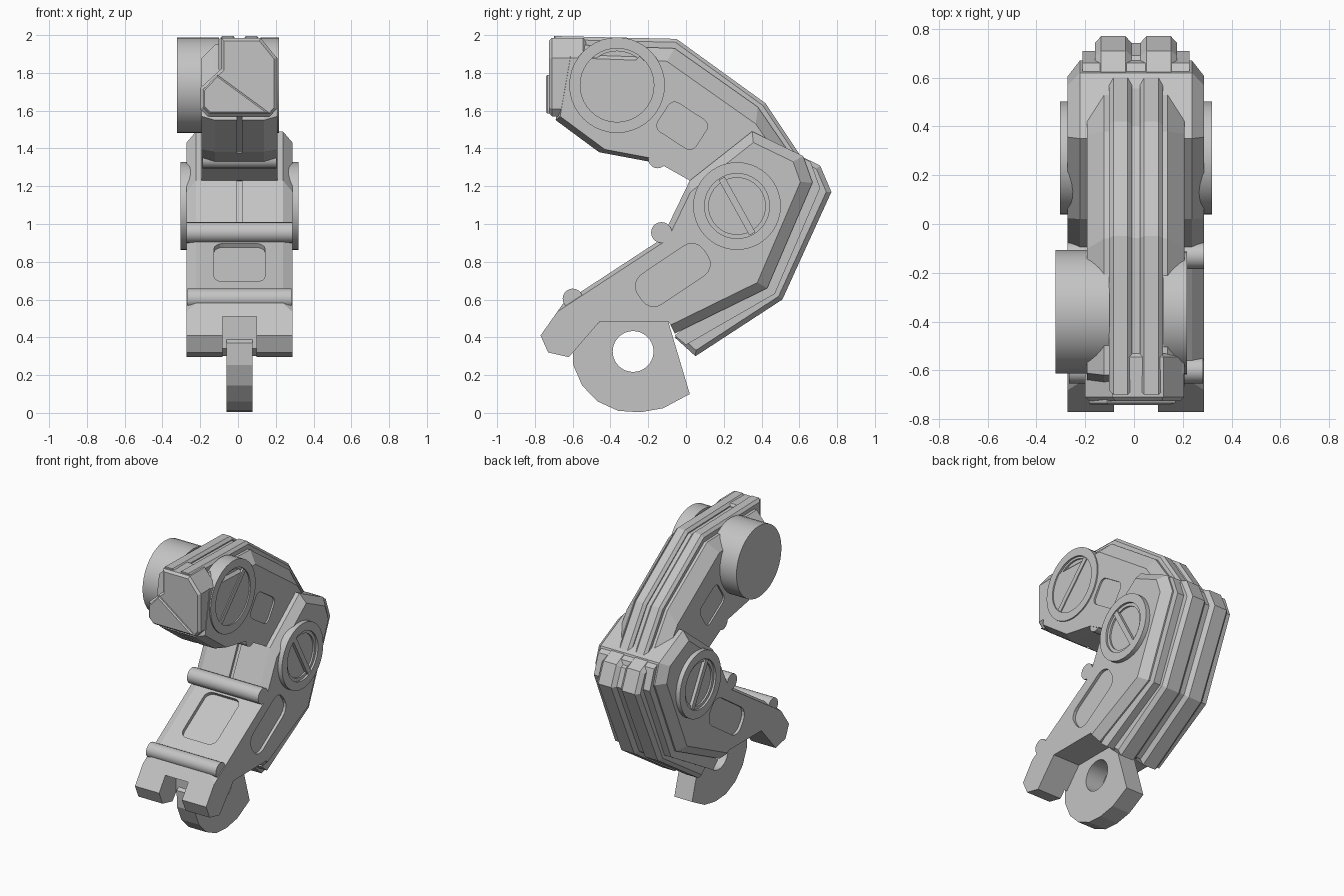
import bpy, bmesh, math
from mathutils import Matrix, Vector

if "Cube" in bpy.data.objects:
    bpy.data.objects.remove(bpy.data.objects["Cube"])

C = 0.008  # x position of the middle plane
metal = bpy.data.materials.new("light_grey_metal")
metal.diffuse_color = (0.55, 0.55, 0.55, 1)
metal.use_nodes = True
metal.node_tree.nodes["Principled BSDF"].inputs["Base Color"].default_value = metal.diffuse_color


def finish(bm, name):
    bmesh.ops.recalc_face_normals(bm, faces=bm.faces)
    me = bpy.data.meshes.new(name)
    bm.to_mesh(me)
    bm.free()
    me.materials.append(metal)
    ob = bpy.data.objects.new(name, me)
    bpy.context.collection.objects.link(ob)
    return ob


def inset(pts, widths):
    """Move every edge of a polygon inwards by its own width."""
    n = len(pts)
    if not isinstance(widths, (list, tuple)):
        widths = [widths] * n
    P = [Vector(p) for p in pts]
    area = sum(P[i].x * P[(i + 1) % n].y - P[(i + 1) % n].x * P[i].y for i in range(n))
    s = 1 if area > 0 else -1
    lines = []
    for i in range(n):
        d = (P[(i + 1) % n] - P[i]).normalized()
        nrm = Vector((-d.y, d.x)) * s
        lines.append((nrm, nrm.dot(P[i]) + widths[i]))
    out = []
    for i in range(n):
        (a, p), (b, q) = lines[i - 1], lines[i]
        det = a.x * b.y - a.y * b.x
        out.append(((p * b.y - q * a.y) / det, (a.x * q - b.x * p) / det))
    return out


def slab(name, pts, w, chamfer=None, depth=0.0, x=C):
    """Side profile (y, z) extruded to +-w along x, with chamfered rims."""
    bm = bmesh.new()
    loops = [(-w, pts), (w, pts)]
    if chamfer is not None:
        small = inset(pts, chamfer)
        loops = [(-w, small), (depth - w, pts), (w - depth, pts), (w, small)]
    rings = [[bm.verts.new((x + lx, y, z)) for y, z in lp] for lx, lp in loops]
    n = len(pts)
    for a, b in zip(rings, rings[1:]):
        for i in range(n):
            j = (i + 1) % n
            bm.faces.new((a[i], a[j], b[j], b[i]))
    bm.faces.new(rings[0])
    bm.faces.new(rings[-1])
    return finish(bm, name)


def lathe(name, y, z, profile, seg=40):
    """(radius, x) steps turned around an x-parallel axis."""
    bm = bmesh.new()
    rings = [[bm.verts.new((x, y + r * math.cos(i * math.tau / seg),
                            z + r * math.sin(i * math.tau / seg)))
              for i in range(seg)] for r, x in profile]
    for a, b in zip(rings, rings[1:]):
        for i in range(seg):
            j = (i + 1) % seg
            bm.faces.new((a[i], a[j], b[j], b[i]))
    bm.faces.new(rings[0])
    bm.faces.new(rings[-1])
    ob = finish(bm, name)
    bpy.ops.object.select_all(action='DESELECT')
    ob.select_set(True)
    bpy.context.view_layer.objects.active = ob
    bpy.ops.object.shade_smooth_by_angle(angle=math.radians(30))
    return ob


def rrect(cy, cz, l, w, r, deg):
    """Rounded rectangle outline, turned by deg."""
    t = math.radians(deg)
    pts = []
    for k, (sy, sz) in enumerate(((1, 1), (-1, 1), (-1, -1), (1, -1))):
        for a in ((0, 22.5, 45, 67.5, 90) if r else (0,)):
            b = math.radians(a + 90 * k)
            u = sy * (l / 2 - r) + r * math.cos(b)
            v = sz * (w / 2 - r) + r * math.sin(b)
            pts.append((cy + u * math.cos(t) - v * math.sin(t),
                        cz + u * math.sin(t) + v * math.cos(t)))
    return pts


def cut(ob, cutter):
    cutter.hide_render = True
    m = ob.modifiers.new("cut", 'BOOLEAN')
    m.operation, m.solver, m.object = 'DIFFERENCE', 'EXACT', cutter
    bpy.context.view_layer.objects.active = ob
    bpy.ops.object.modifier_apply(modifier=m.name)
    bpy.data.objects.remove(cutter)


def grooved_rib(name, pts, w, gap, chamfer):
    """Two rails with a sunken strip between them."""
    half = (w - gap) / 2
    for s, side in ((-1, "left"), (1, "right")):
        slab(f"{name}_{side}", pts, half, chamfer, chamfer, C + s * (gap + half))
    slab(name + "_groove", inset(pts, 0.025), gap + 0.01)


# Lower arm body with chamfered sides
lower = slab("lower_arm", [
    (0.35, 1.49), (0.62, 1.36), (0.67, 1.22), (0.43, 0.66), (-0.06, 0.42),
    (-0.09, 0.48), (-0.46, 0.48), (-0.62, 0.295), (-0.73, 0.32), (-0.77, 0.41),
    (-0.65, 0.58), (-0.13, 0.92), (0.02, 1.23)], 0.28,
    [.05, .06, .06, .05, 0, 0, 0, 0, 0, 0, .02, .03, .05], 0.05)
# Front fork notch, side pockets, front pocket and front groove
cut(lower, slab("notch_cutter", [(-0.9, 0.2), (-0.58, 0.2), (-0.58, 0.51), (-0.9, 0.51)], 0.09))
for s in (-1, 1):
    cut(lower, slab("pocket_cutter", rrect(-0.07, 0.73, 0.42, 0.19, 0.075, 34), 0.02, x=C + s * 0.28))
slope = Matrix.Rotation(math.radians(33.2), 4, 'X') @ Matrix.Rotation(math.pi / 2, 4, 'Y')
pocket = slab("front_pocket_cutter", rrect(0, 0, 0.37, 0.27, 0.05, 0), 0.025, x=0)
pocket.data.transform(Matrix.Translation((C, -0.32, 0.796)) @ slope)
cut(lower, pocket)
cut(lower, slab("front_groove_cutter", rrect(-0.05, 1.08, 0.4, 0.03, 0, 64.2), 0.014))

# Back rib of the lower arm
grooved_rib("lower_back_rib", [
    (0.50, 1.41), (0.71, 1.31), (0.77, 1.17), (0.51, 0.60), (0.05, 0.30),
    (-0.06, 0.40), (0.36, 0.72), (0.56, 1.18)], 0.168, 0.018, 0.025)
slab("lower_rib_backing", [
    (0.45, 1.43), (0.66, 1.33), (0.71, 1.19), (0.47, 0.63), (0.0, 0.36),
    (-0.06, 0.41), (0.36, 0.72), (0.56, 1.18)], 0.22)

# Mounting lug with its hole
arc = [(-0.28 + 0.325 * math.cos(math.radians(a)), 0.326 + 0.325 * math.sin(math.radians(a)))
       for a in range(172, 280, 21)]
lug = slab("mounting_lug", [(-0.09, 0.53), (-0.40, 0.53), (-0.47, 0.47)] + arc
           + [(-0.12, 0.025), (0.02, 0.10), (-0.09, 0.47)], 0.07)
cut(lug, lathe("hole_cutter", -0.28, 0.325, [(0.108, -0.3), (0.108, 0.3)]))

# Cross pins
for name, y, z, r, w in (("middle_pin", -0.13, 0.955, 0.055, 0.28),
                         ("lower_pin", -0.60, 0.605, 0.053, 0.275),
                         ("upper_pin", -0.15, 1.345, 0.05, 0.195)):
    lathe(name, y, z, [(r, C - w), (r, C + w)], 20)

# Elbow caps on both sides, each with a slotted bar
for s, side in ((-1, "left"), (1, "right")):
    lathe("elbow_cap_" + side, 0.27, 1.095,
          [(r, C + s * x) for r, x in ((.232, .1), (.232, .312), (.172, .312),
                                       (.172, .298), (.15, .298), (.15, .286))])
    slab("elbow_bar_" + side, rrect(0.27, 1.095, 0.335, 0.036, 0, -61), 0.02, x=C + s * 0.288)

# Upper arm body with side pockets and underside groove
upper = slab("upper_arm", [
    (-0.62, 1.95), (-0.06, 1.93), (0.38, 1.62), (0.58, 1.33), (0.40, 1.20),
    (0.02, 1.23), (-0.14, 1.32), (-0.46, 1.38), (-0.69, 1.55)], 0.2,
    [.07, .08, .06, 0, 0, 0, .02, .03, .02], 0.07)
for s in (-1, 1):
    cut(upper, slab("pocket_cutter", rrect(-0.02, 1.52, 0.24, 0.18, 0.04, -33), 0.012, x=C + s * 0.2))
cut(upper, slab("under_groove_cutter", rrect(-0.575, 1.465, 0.32, 0.04, 0, -37.7), 0.014))

# Top rib of the upper arm
grooved_rib("upper_top_rib", [
    (-0.70, 1.995), (-0.05, 1.98), (0.42, 1.64), (0.60, 1.37), (0.50, 1.30),
    (0.30, 1.50), (-0.10, 1.80), (-0.70, 1.80)], 0.11, 0.016, 0.018)

# Nose block at the front end: outline (x, z) extruded along y
def nose(name, pts, y0, y1, bevel):
    ob = slab(name, pts, (y1 - y0) / 2, bevel, bevel, 0)
    ob.data.transform(Matrix(((0, 1, 0, 0), (1, 0, 0, (y0 + y1) / 2), (0, 0, 1, 0), (0, 0, 0, 1))))
    bm = bmesh.new()
    bm.from_mesh(ob.data)
    bmesh.ops.recalc_face_normals(bm, faces=bm.faces)
    bm.to_mesh(ob.data)
    bm.free()


nose("nose_block", [(-0.09, 1.985), (0.12, 1.985), (0.205, 1.88), (0.205, 1.61), (0.17, 1.57),
                    (-0.16, 1.57), (-0.2, 1.61), (-0.2, 1.72), (-0.09, 1.82)], -0.725, -0.53, 0.015)
nose("nose_lower_plate", [(-0.11, 1.79), (0.17, 1.585), (-0.15, 1.585), (-0.185, 1.62),
                          (-0.185, 1.71)], -0.742, -0.70, 0.008)

# Shoulder: plain drum on the left, slotted cap on the right
lathe("shoulder_drum", -0.36, 1.735, [(0.253, -0.322), (0.253, -0.1)])
lathe("shoulder_cap", -0.365, 1.735,
      [(.253, .12), (.253, .217), (.195, .217), (.195, .203), (.18, .203), (.18, .19)])
slab("shoulder_bar", rrect(-0.365, 1.735, 0.385, 0.036, 0, 47), 0.016, x=0.199)
